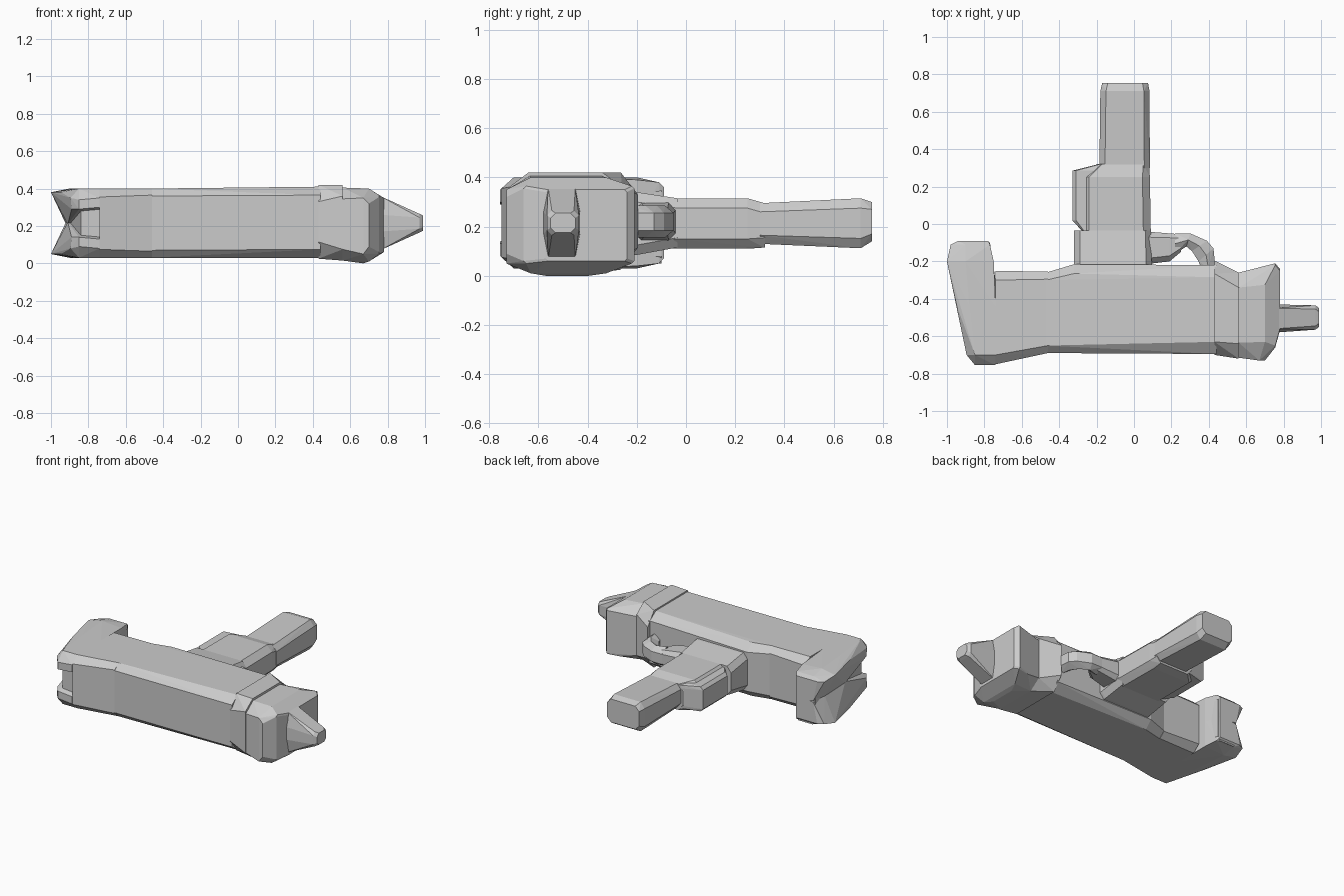
import bpy, bmesh
from mathutils import Vector


def hull(name, points):
    """Faceted convex solid around a set of points."""
    bm = bmesh.new()
    for p in points:
        bm.verts.new(Vector(p))
    res = bmesh.ops.convex_hull(bm, input=bm.verts[:])
    junk = {g for g in res["geom_interior"] + res["geom_unused"]
            if isinstance(g, bmesh.types.BMVert)}
    bmesh.ops.delete(bm, geom=list(junk), context='VERTS')
    bmesh.ops.dissolve_limit(bm, angle_limit=0.01, verts=bm.verts[:], edges=bm.edges[:])
    bmesh.ops.recalc_face_normals(bm, faces=bm.faces[:])
    me = bpy.data.meshes.new(name)
    bm.to_mesh(me)
    bm.free()
    ob = bpy.data.objects.new(name, me)
    bpy.context.collection.objects.link(ob)
    return ob


def ring(a0, a1, b0, b1, ca, cb):
    """Chamfered rectangle as eight 2D points."""
    return [(a0 + ca, b0), (a1 - ca, b0), (a1, b0 + cb), (a1, b1 - cb),
            (a1 - ca, b1), (a0 + ca, b1), (a0, b1 - cb), (a0, b0 + cb)]


def along_x(name, *sections):
    """Sections: x, y0, y1, z0, z1, chamfer y, chamfer z."""
    return hull(name, [(s[0], y, z) for s in sections for y, z in ring(*s[1:])])


def along_y(name, *sections):
    """Sections: y, x0, x1, z0, z1, chamfer x, chamfer z."""
    return hull(name, [(x, s[0], z) for s in sections for x, z in ring(*s[1:])])


# Motor housing
along_x("rear_housing",
        (-0.74, -0.75, -0.25, 0.03, 0.40, 0.05, 0.045),
        (-0.46, -0.69, -0.255, 0.03, 0.40, 0.04, 0.035))
along_x("main_housing",
        (-0.47, -0.69, -0.26, 0.03, 0.40, 0.04, 0.04),
        (-0.32, -0.69, -0.215, 0.03, 0.40, 0.05, 0.05),
        (0.44, -0.695, -0.22, 0.03, 0.41, 0.065, 0.045))

# Collar and front head
along_x("collar",
        (0.43, -0.70, -0.195, 0.025, 0.42, 0.07, 0.09),
        (0.56, -0.72, -0.26, 0.015, 0.42, 0.08, 0.06))
along_x("head",
        (0.56, -0.715, -0.26, 0.015, 0.405, 0.08, 0.06),
        (0.67, -0.73, -0.235, 0.0, 0.40, 0.16, 0.05),
        (0.70, -0.73, -0.225, 0.01, 0.40, 0.10, 0.08),
        (0.755, -0.66, -0.21, 0.05, 0.365, 0.01, 0.01),
        (0.78, -0.57, -0.24, 0.06, 0.35, 0.01, 0.01))
along_x("nose_tip",
        (0.76, -0.58, -0.43, 0.07, 0.36, 0.02, 0.10),
        (0.97, -0.565, -0.435, 0.165, 0.265, 0.02, 0.02),
        (0.99, -0.55, -0.45, 0.175, 0.255, 0.02, 0.02))

# Rear cap: core plus two mirrored flared jaws with a groove between
along_y("cap_core",
        (-0.72, -0.84, -0.72, 0.07, 0.36, 0.02, 0.03),
        (-0.44, -0.90, -0.72, 0.06, 0.37, 0.02, 0.03),
        (-0.10, -0.92, -0.77, 0.05, 0.37, 0.02, 0.03))
jaw = {
    -0.09: [(-0.94, .36), (-0.78, .36), (-0.78, .20), (-0.91, .22)],
    -0.11: [(-0.98, .36), (-0.90, .38), (-0.77, .38)],
    -0.20: [(-1.0, .38), (-0.90, .40), (-0.75, .39), (-0.75, .20), (-0.92, .21)],
    -0.44: [(-0.947, .38), (-0.88, .40), (-0.74, .40), (-0.74, .20), (-0.91, .21)],
    -0.70: [(-0.895, .35), (-0.85, .40), (-0.74, .40), (-0.89, .29)],
    -0.755: [(-0.85, .34), (-0.74, .35), (-0.74, .30), (-0.85, .29)],
}
for name, sign in (("upper_jaw", 1), ("lower_jaw", -1)):
    hull(name, [(x, y, 0.215 + sign * (z - 0.215))
                for y, prof in jaw.items() for x, z in prof])

# Handle neck, mid grip with rear bump, and long grip
along_y("handle_neck",
        (-0.26, -0.32, 0.095, 0.08, 0.345, 0.03, 0.04),
        (-0.20, -0.32, 0.095, 0.085, 0.34, 0.03, 0.04),
        (-0.035, -0.32, 0.09, 0.115, 0.315, 0.03, 0.04))
along_y("mid_grip",
        (-0.05, -0.28, 0.09, 0.11, 0.315, 0.04, 0.04),
        (0.25, -0.28, 0.085, 0.11, 0.315, 0.04, 0.04),
        (0.32, -0.20, 0.08, 0.115, 0.295, 0.03, 0.04))
along_y("grip_bump",
        (-0.04, -0.275, -0.18, 0.13, 0.30, 0.01, 0.02),
        (0.02, -0.33, -0.18, 0.13, 0.30, 0.02, 0.02),
        (0.285, -0.33, -0.18, 0.13, 0.30, 0.02, 0.02),
        (0.32, -0.19, -0.15, 0.13, 0.29, 0.01, 0.02))
along_y("long_grip",
        (0.30, -0.185, 0.085, 0.13, 0.295, 0.03, 0.035),
        (0.71, -0.18, 0.083, 0.112, 0.315, 0.03, 0.04),
        (0.755, -0.17, 0.075, 0.14, 0.30, 0.03, 0.03))

# Trigger and curved guard, chained from short hulls
along_x("trigger",
        (0.06, -0.215, -0.04, 0.14, 0.30, 0.03, 0.03),
        (0.19, -0.20, -0.05, 0.16, 0.28, 0.03, 0.03),
        (0.25, -0.15, -0.055, 0.17, 0.27, 0.02, 0.02))
guard = [((0.22, -0.05), (0.22, -0.16)), ((0.30, -0.05), (0.28, -0.12)),
         ((0.39, -0.09), (0.31, -0.145)), ((0.425, -0.13), (0.345, -0.20)),
         ((0.435, -0.23), (0.36, -0.24))]
for i, pair in enumerate(zip(guard, guard[1:])):
    pts = []
    for (ox, oy), (ix, iy) in pair:
        mx, my = (ox + ix) / 2, (oy + iy) / 2
        pts += [(x, y, 0.22 + s * h) for s in (-1, 1)
                for x, y, h in ((ox, oy, 0.035), (mx, my, 0.065), (ix, iy, 0.035))]
    hull("trigger_guard_%d" % (i + 1), pts)
